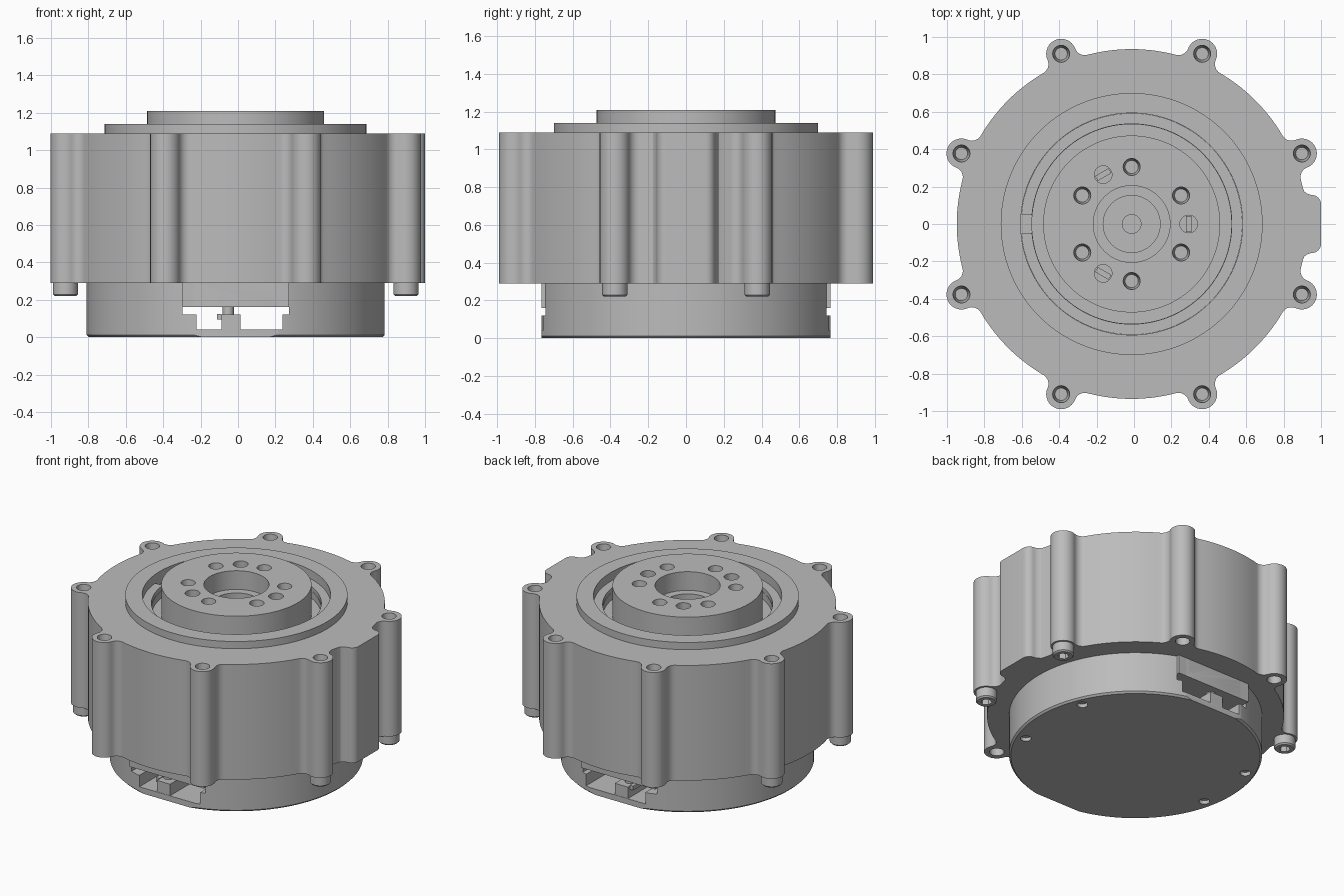
import bpy, bmesh, math
from mathutils import Matrix, Vector

cube = bpy.data.objects.get("Cube")
if cube:
    bpy.data.objects.remove(cube)

CX = -0.0125                      # axis of the round parts
BOTTOM, TOP = 0.29, 1.09          # main housing heights
TAU = math.tau

metal = bpy.data.materials.new("grey metal")
metal.use_nodes = True
GREY = (0.5, 0.5, 0.5, 1)
metal.diffuse_color = GREY
metal.node_tree.nodes["Principled BSDF"].inputs["Base Color"].default_value = GREY


def finish(name, bm, x=CX, y=0, smooth=True):
    bmesh.ops.recalc_face_normals(bm, faces=bm.faces)
    mesh = bpy.data.meshes.new(name)
    bm.to_mesh(mesh)
    bm.free()
    mesh.materials.append(metal)
    obj = bpy.data.objects.new(name, mesh)
    obj.location = (x, y, 0)
    bpy.context.collection.objects.link(obj)
    if smooth:
        shade(obj)
    return obj


def activate(obj):
    bpy.ops.object.select_all(action="DESELECT")
    obj.select_set(True)
    bpy.context.view_layer.objects.active = obj


def shade(obj):
    activate(obj)
    bpy.ops.object.shade_smooth_by_angle(angle=math.radians(30))


def lathe(name, profile, start=0.0, sweep=TAU, steps=128, x=CX, y=0):
    """Spin a closed (radius, height) outline about the vertical axis."""
    bm = bmesh.new()
    verts = [bm.verts.new((r * math.cos(start), r * math.sin(start), z)) for r, z in profile]
    face = bm.faces.new(verts)
    full = sweep >= TAU
    if full:
        geom = list(face.edges)
        bmesh.ops.delete(bm, geom=[face], context="FACES_ONLY")
    else:
        geom = [face]
        bm.faces.new([bm.verts.new(v.co) for v in verts])
    bmesh.ops.spin(bm, geom=geom, cent=(0, 0, 0), axis=(0, 0, 1),
                   angle=sweep, steps=steps)
    bmesh.ops.remove_doubles(bm, verts=bm.verts, dist=1e-5)
    return finish(name, bm, x, y)


def add_box(bm, x0, x1, y0, y1, z0, z1, turn=0.0):
    size = Matrix.Diagonal((x1 - x0, y1 - y0, z1 - z0, 1))
    mid = Matrix.Translation(((x0 + x1) / 2, (y0 + y1) / 2, (z0 + z1) / 2))
    bmesh.ops.create_cube(bm, size=1, matrix=Matrix.Rotation(turn, 4, "Z") @ mid @ size)


def add_cone(bm, pos, z0, z1, r0, r1, sides=32):
    bmesh.ops.create_cone(bm, cap_ends=True, segments=sides, radius1=r0, radius2=r1, depth=z1 - z0,
                          matrix=Matrix.Translation((pos[0], pos[1], (z0 + z1) / 2)))


def cut(obj, bm):
    cutter = finish("cutter", bm, obj.location.x, obj.location.y, smooth=False)
    cutter.hide_render = True
    mod = obj.modifiers.new("cut", "BOOLEAN")
    mod.operation, mod.solver, mod.object = "DIFFERENCE", "EXACT", cutter
    activate(obj)
    bpy.ops.object.modifier_apply(modifier=mod.name)
    bpy.data.objects.remove(cutter)
    shade(obj)


def polar(r, degrees):
    a = math.radians(degrees)
    return Vector((r * math.cos(a), r * math.sin(a)))


def arc(centre, r, a0, a1, n):
    return [Vector(centre) + Vector((r * math.cos(a), r * math.sin(a)))
            for a in (a0 + (a1 - a0) * i / n for i in range(n + 1))]


# Outline of the housing: circle with eight filleted lugs and one side key
R, LUG_D, LUG_R, FILLET = 0.935, 0.985, 0.08, 0.055
phi = math.acos(((R + FILLET) ** 2 + LUG_D ** 2 - (LUG_R + FILLET) ** 2)
                / (2 * (R + FILLET) * LUG_D))
fc = Vector(((R + FILLET) * math.cos(phi), (R + FILLET) * math.sin(phi)))
turn = math.atan2(fc.y, fc.x - LUG_D)
lug_half = arc((LUG_D, 0), LUG_R, 0, turn, 12)
lug_half += arc(fc, FILLET, turn + math.pi, phi + math.pi, 8)[1:]
key_half = arc((0.9625, 0.105), 0.05, 0, math.pi / 2, 8)
key_half += [Vector((0.94, 0.161)), Vector((0.922, 0.175)), Vector((0.9134, 0.2))]

lug_angles = [22.5 + 45 * k for k in range(8)]
features = [(0.0, key_half)] + [(math.radians(a), lug_half) for a in lug_angles]
outline = []
for i, (angle, half) in enumerate(features):
    whole = [Vector((p.x, -p.y)) for p in reversed(half)] + half
    outline += [Matrix.Rotation(angle, 2) @ p for p in whole]
    nxt, nhalf = features[(i + 1) % len(features)]
    a0 = angle + math.atan2(half[-1].y, half[-1].x)
    a1 = nxt - math.atan2(nhalf[-1].y, nhalf[-1].x) + (TAU if nxt < angle else 0)
    outline += arc((0, 0), R, a0, a1, 14)[1:-1]
clean = [p for i, p in enumerate(outline) if (p - outline[i - 1]).length > 1e-4]

bm = bmesh.new()
face = bm.faces.new([bm.verts.new((p.x, p.y, BOTTOM)) for p in clean])
top = bmesh.ops.extrude_face_region(bm, geom=[face])["geom"]
bmesh.ops.translate(bm, vec=(0, 0, TOP - BOTTOM),
                    verts=[v for v in top if isinstance(v, bmesh.types.BMVert)])
housing = finish("housing", bm)

# Tapered screw holes in both ends of the lugs, and the bearing well
bm = bmesh.new()
for a in lug_angles:
    add_cone(bm, polar(LUG_D, a), TOP - 0.12, TOP + 0.004, 0.033, 0.046)
    add_cone(bm, polar(LUG_D, a), BOTTOM - 0.004, BOTTOM + 0.12, 0.046, 0.04)
add_cone(bm, (0, 0), 1.0, TOP + 0.1, 0.593, 0.593, 128)
cut(housing, bm)

# Raised collar, retaining ring with a gap, and bearing faces in the well
lathe("collar", [(0.593, 1.03), (0.593, 1.14), (0.70, 1.14), (0.70, 1.085), (0.61, 1.085), (0.61, 1.03)])
lathe("retaining_ring", [(0.535, 1.05), (0.535, 1.08), (0.592, 1.08), (0.592, 1.05)],
      start=math.radians(185), sweep=math.radians(350))
lathe("bearing_outer_race", [(0.533, 0.99), (0.533, 1.05), (0.593, 1.05), (0.593, 0.99)])

# Output hub with stepped bore
hub = lathe("output_hub", [(0, 0.99), (0.473, 0.99), (0.473, 1.21), (0.205, 1.21), (0.205, 1.08),
                           (0.152, 1.08), (0.152, 1.03), (0.05, 1.03), (0.05, 1.0), (0, 1.0)])
bm = bmesh.new()
for k in range(6):
    add_cone(bm, polar(0.305, 30 + 60 * k), 1.09, 1.214, 0.035, 0.046)
for k in range(3):
    add_cone(bm, polar(0.305, 120 * k), 1.09, 1.214, 0.047, 0.047)
cut(hub, bm)
bm = bmesh.new()
for k in range(3):
    add_box(bm, 0.29, 0.32, -0.042, 0.042, 1.085, 1.13, math.radians(120 * k))
finish("hub_hole_keys", bm, smooth=False)

# Lower base: round cover with flats front and back
base = lathe("base_cover", [(0, 0), (0.785, 0), (0.797, 0.012), (0.797, BOTTOM), (0, BOTTOM)])
bm = bmesh.new()
for s in (-1, 1):
    y0, y1 = sorted((s * 0.765, s * 0.9))
    add_box(bm, -0.5, 0.5, y0, y1, -0.1, 0.4)
for pos in (polar(0.725, 22.5), polar(0.725, -22.5), polar(0.725, 157.5), polar(0.72, 193)):
    add_cone(bm, pos, -0.01, 0.025, 0.034, 0.034, 24)
cut(base, bm)

# Connector channel: wide slot above a narrower one
bm = bmesh.new()
add_box(bm, -0.285, 0.285, -1, 1, 0.12, 0.16)
cut(base, bm)
bm = bmesh.new()
add_box(bm, -0.21, 0.25, -1, 1, 0.04, 0.125)
cut(base, bm)

for s, side in ((-1, "front"), (1, "back")):
    def span(a, b):
        return sorted((s * a, s * b))
    # Lintel over the connector
    bm = bmesh.new()
    add_box(bm, -0.285, 0.285, *span(0.70, 0.765), 0.16, BOTTOM)
    finish(side + "_connector_lintel", bm, smooth=False)
    # Divider between the two sockets, with its latch and post
    bm = bmesh.new()
    add_box(bm, -0.075, 0.025, *span(0.5, 0.763), 0.035, 0.12)
    add_box(bm, -0.1, -0.075, *span(0.62, 0.74), 0.095, 0.125)
    finish(side + "_connector_divider", bm, smooth=False)
    bm = bmesh.new()
    add_cone(bm, (-0.04, s * 0.69), 0.115, 0.165, 0.03, 0.03, 24)
    finish(side + "_connector_post", bm)

# Socket head bolts under the four side lugs
for a in (22.5, 157.5, 202.5, 337.5):
    p = polar(LUG_D, a)
    bolt = lathe("lug_bolt", [(0, 0.22), (0.058, 0.22), (0.067, 0.229), (0.067, BOTTOM + 0.01),
                              (0, BOTTOM + 0.01)], steps=32, x=p.x + CX, y=p.y)
    bm = bmesh.new()
    add_cone(bm, (0, 0), 0.2, 0.26, 0.036, 0.036, 6)
    cut(bolt, bm)
